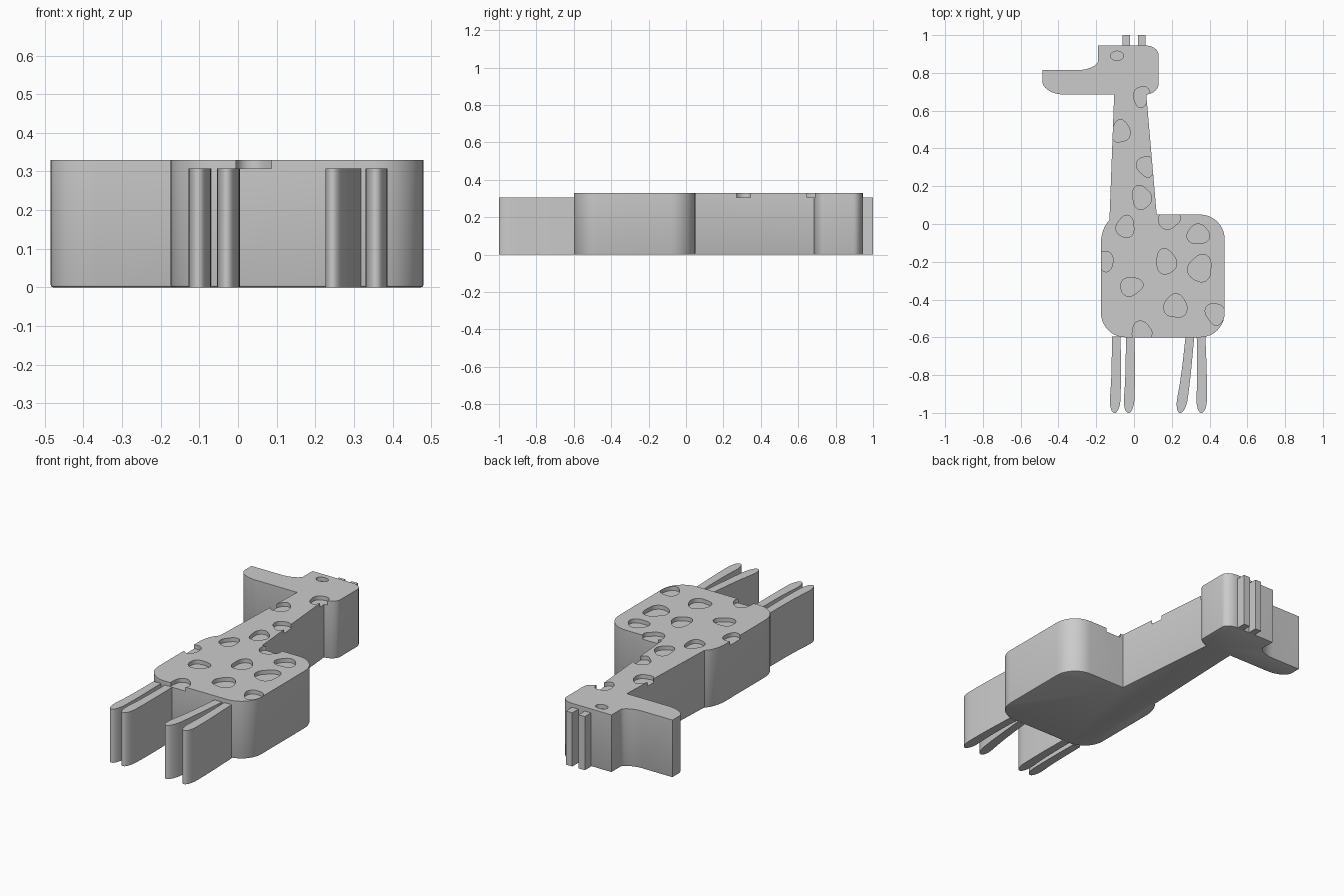
import bpy, bmesh
from math import sin, cos, pi, radians
from mathutils import Vector

cube = bpy.data.objects.get("Cube")
if cube:
    bpy.data.objects.remove(cube)

grey = bpy.data.materials.new("plain grey")
grey.use_nodes = True
grey.diffuse_color = (0.6, 0.6, 0.6, 1)
grey.node_tree.nodes["Principled BSDF"].inputs["Base Color"].default_value = (0.6, 0.6, 0.6, 1)

TOP = 0.33        # height of the body slab
LOW = 0.307       # height of legs, horns and spot floors


def rounded(corners, steps=10):
    """Outline from (x, y, cut before, cut after); cuts round the corner."""
    pts = []
    for i, (x, y, a, b) in enumerate(corners):
        c = Vector((x, y))
        if a == 0:
            pts.append(c)
            continue
        prev = Vector(corners[i - 1][:2])
        nxt = Vector(corners[(i + 1) % len(corners)][:2])
        start = c + (prev - c).normalized() * a
        end = c + (nxt - c).normalized() * b
        h1, h2 = start.lerp(c, 0.55), end.lerp(c, 0.55)
        for k in range(steps + 1):
            t = k / steps
            u = 1 - t
            pts.append(start * u**3 + h1 * 3 * u * u * t + h2 * 3 * u * t * t + end * t**3)
    return pts


def slab(name, outlines, bottom, top, bevel=0):
    """Extrude one or more outlines into a solid object."""
    bm = bmesh.new()
    for pts in outlines:
        face = bm.faces.new([bm.verts.new((p[0], p[1], bottom)) for p in pts])
        lower = list(face.edges)
        out = bmesh.ops.extrude_face_region(bm, geom=[face], use_keep_orig=True)
        moved = [g for g in out["geom"] if isinstance(g, bmesh.types.BMVert)]
        bmesh.ops.translate(bm, verts=moved, vec=(0, 0, top - bottom))
        if bevel:
            bmesh.ops.bevel(bm, geom=lower, offset=bevel, segments=2,
                            profile=0.5, affect='EDGES')
    bmesh.ops.recalc_face_normals(bm, faces=bm.faces)
    mesh = bpy.data.meshes.new(name)
    bm.to_mesh(mesh)
    bm.free()
    mesh.materials.append(grey)
    obj = bpy.data.objects.new(name, mesh)
    bpy.context.collection.objects.link(obj)
    return obj


def select(obj):
    bpy.ops.object.select_all(action='DESELECT')
    obj.select_set(True)
    bpy.context.view_layer.objects.active = obj


def smooth(obj):
    select(obj)
    bpy.ops.object.shade_smooth_by_angle(angle=radians(30))


# Body, neck and head as a single slab
body = slab("body_neck_head", [rounded([
    (-0.175, -0.60, 0.13, 0.13),
    (0.48, -0.60, 0.13, 0.13),
    (0.48, 0.05, 0.13, 0.13),
    (0.12, 0.05, 0, 0),
    (0.065, 0.685, 0, 0),
    (0.13, 0.70, 0.05, 0.04),
    (0.13, 0.945, 0.05, 0.07),
    (-0.19, 0.945, 0, 0),
    (-0.19, 0.86, 0, 0),
    (-0.215, 0.815, 0.045, 0.08),
    (-0.485, 0.815, 0, 0),
    (-0.485, 0.685, 0.07, 0.12),
    (-0.105, 0.685, 0, 0),
    (-0.13, 0.02, 0, 0),
    (-0.175, -0.03, 0.05, 0.07),
])], 0, TOP, bevel=0.007)


# Shallow blob-shaped spots and the eye, cut into the top
def blob(x, y, rx, ry, phase, wobble=1):
    pts = []
    for k in range(28):
        a = 2 * pi * k / 28
        r = 1 + wobble * (0.07 * sin(2 * a + phase) + 0.08 * sin(3 * a + 2 * phase))
        pts.append((x + rx * r * cos(a), y + ry * r * sin(a)))
    return pts


spots = [
    (0.04, 0.675, 0.042, 0.055), (-0.07, 0.49, 0.045, 0.063),
    (0.063, 0.305, 0.045, 0.055), (0.04, 0.14, 0.052, 0.06),
    (-0.045, -0.015, 0.05, 0.055), (0.185, 0.02, 0.057, 0.045),
    (0.34, -0.055, 0.055, 0.055), (-0.155, -0.195, 0.045, 0.055),
    (0.17, -0.2, 0.055, 0.063), (0.35, -0.235, 0.065, 0.068),
    (-0.015, -0.33, 0.057, 0.05), (0.22, -0.435, 0.057, 0.066),
    (0.43, -0.475, 0.05, 0.057), (0.04, -0.57, 0.055, 0.05),
]
outlines = [blob(*s, phase=i * 1.3) for i, s in enumerate(spots)]
outlines.append(blob(-0.09, 0.89, 0.035, 0.025, 0, wobble=0))
cutter = slab("spot_cutter", outlines, LOW, TOP + 0.05)
cutter.hide_render = True

mod = body.modifiers.new("spots", 'BOOLEAN')
mod.operation = 'DIFFERENCE'
mod.solver = 'EXACT'
mod.object = cutter
select(body)
bpy.ops.object.modifier_apply(modifier=mod.name)
bpy.data.objects.remove(cutter)
smooth(body)

# Four legs, slightly swelling towards a rounded foot
legs = {
    "front_leg_outer": (-0.094, -0.103),
    "front_leg_inner": (-0.02, -0.029),
    "hind_leg_inner": (0.296, 0.245),
    "hind_leg_outer": (0.355, 0.357),
}
for name, (hip, foot) in legs.items():
    knee = (hip + foot) / 2 + 0.005
    smooth(slab(name, [rounded([
        (hip - 0.023, -0.595, 0, 0),
        (knee - 0.025, -0.80, 0.09, 0.06),
        (foot - 0.03, -1.0, 0.08, 0.029),
        (foot + 0.03, -1.0, 0.029, 0.08),
        (knee + 0.025, -0.80, 0.06, 0.09),
        (hip + 0.023, -0.595, 0, 0),
    ])], 0, LOW))

# Two horns on top of the head
for name, x in (("right_horn", -0.04), ("left_horn", 0.04)):
    slab(name, [[(x - 0.02, 0.94), (x + 0.02, 0.94), (x + 0.02, 1.0), (x - 0.02, 1.0)]], 0, LOW)
